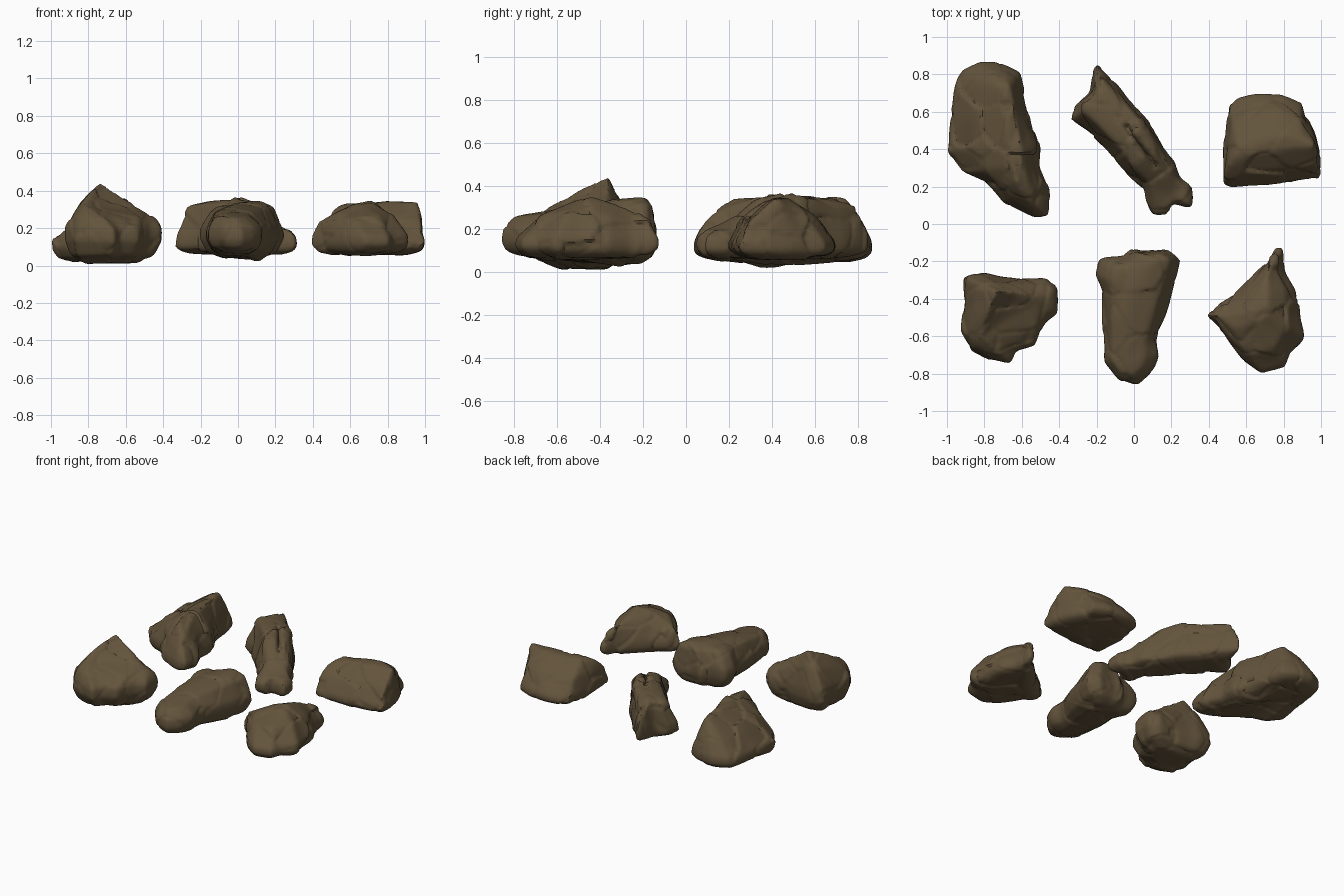
import bpy
import bmesh
import math
from mathutils import Vector, noise

default_cube = bpy.data.objects.get("Cube")
if default_cube:
    bpy.data.objects.remove(default_cube, do_unlink=True)

# One earthy brown for every rock
brown = bpy.data.materials.new("earth_brown")
brown.use_nodes = True
earth_colour = (0.125, 0.088, 0.045, 1)
brown.diffuse_color = earth_colour
shader = next(n for n in brown.node_tree.nodes if n.type == 'BSDF_PRINCIPLED')
shader.inputs["Base Color"].default_value = earth_colour
shader.inputs["Roughness"].default_value = 0.9


def nearest_on_path(point, path):
    """Closest path point to an outline point, measured in plan."""
    best, best_distance = None, math.inf
    for start, end in zip(path, path[1:]):
        along = (end - start).xy
        t = (point - start.xy).dot(along) / along.length_squared
        candidate = start.lerp(end, min(max(t, 0), 1))
        distance = (candidate.xy - point).length
        if distance < best_distance:
            best, best_distance = candidate, distance
    return best


def chip(position, seed):
    """Tilted fracture plates, fine cracks and soft lumps."""
    sample = position * 5 + Vector((seed, seed * 2, 0))
    distances, cells = noise.voronoi(sample)
    tilt = noise.noise_vector(cells[0] * 3.7)
    plate = tilt.dot(sample - cells[0]) * 0.024
    crack = max(0, 0.06 - (distances[1] - distances[0])) * -0.1
    lump = noise.noise(sample * 0.8) * 0.01
    return max(-0.018, min(0.018, plate)) + crack + lump


def make_rock(name, seed, waist, fullness, keel, ridge, outline):
    """Loft from a keel line, round the outline, up to a ridge line."""
    outline = [Vector(p) for p in outline]
    ridge = [Vector(p) for p in ridge]
    keel = [Vector(p) for p in keel]
    low, high = waist
    bm = bmesh.new()
    rings = []

    def add_ring(path, inward, level, rise):
        ring = []
        for point in outline:
            target = nearest_on_path(point, path)
            height = level + (target.z - level) * rise
            ring.append(bm.verts.new((*point.lerp(target.xy, inward), height)))
        rings.append(ring)

    for inward, rise in ((0.55, 1), (0.16, 0.65), (0, 0)):
        add_ring(keel, inward, low, rise)
    for inward, rise in ((0.02, 0), (0.36, fullness), (0.88, 1)):
        add_ring(ridge, inward, high, rise)

    count = len(outline)
    for lower, upper in zip(rings, rings[1:]):
        for i in range(count):
            j = (i + 1) % count
            bm.faces.new((lower[i], lower[j], upper[j], upper[i]))
    bm.faces.new(rings[0])
    bm.faces.new(rings[-1])
    bmesh.ops.recalc_face_normals(bm, faces=bm.faces)
    mesh = bpy.data.meshes.new(name)
    bm.to_mesh(mesh)
    bm.free()
    mesh.materials.append(brown)

    # Even mesh for the surface detail
    obj = bpy.data.objects.new(name, mesh)
    bpy.context.collection.objects.link(obj)
    bpy.ops.object.select_all(action='DESELECT')
    obj.select_set(True)
    bpy.context.view_layer.objects.active = obj
    remesh = obj.modifiers.new("even_mesh", 'REMESH')
    remesh.mode = 'VOXEL'
    remesh.voxel_size = 0.013
    bpy.ops.object.modifier_apply(modifier=remesh.name)

    # Weathered, fractured surface
    bm = bmesh.new()
    bm.from_mesh(obj.data)

    def soften(times):
        for _ in range(times):
            bmesh.ops.smooth_vert(bm, verts=bm.verts, factor=0.5,
                                  use_axis_x=True, use_axis_y=True, use_axis_z=True)

    soften(6)
    bm.normal_update()
    moves = [(v, v.normal * chip(v.co, seed)) for v in bm.verts]
    for vert, offset in moves:
        vert.co += offset
        vert.co.z = max(vert.co.z, 0)
    soften(1)
    bm.to_mesh(obj.data)
    bm.free()
    bpy.ops.object.shade_smooth_by_angle(angle=math.radians(35))


# Rear row
make_rock("long_ridged_rock", 1, (.09, .14), .5,
          [(-.78, .65, .05), (-.78, .38, .01), (-.6, .18, .06)],
          [(-.67, .73, .34), (-.63, .5, .37), (-.6, .23, .35), (-.54, .11, .25)],
          [(-.92, .82), (-.82, .87), (-.7, .86), (-.61, .81), (-.58, .66),
           (-.54, .5), (-.5, .42), (-.51, .31), (-.46, .2), (-.45, .12),
           (-.46, .04), (-.53, .03), (-.7, .11), (-.78, .21), (-.92, .28),
           (-1, .39), (-.99, .55), (-.96, .72)])

make_rock("slanted_rock", 2, (.1, .16), .88,
          [(-.18, .66, .06), (.14, .22, .06)],
          [(-.16, .68, .34), (-.02, .5, .36), (.07, .38, .35), (.22, .17, .2)],
          [(-.2, .86), (-.15, .81), (-.08, .74), (-.03, .67), (.08, .55),
           (.16, .42), (.23, .34), (.25, .25), (.31, .21), (.32, .14),
           (.31, .08), (.2, .11), (.18, .05), (.1, .05), (.06, .12),
           (.05, .19), (-.05, .28), (-.14, .39), (-.24, .49), (-.34, .56),
           (-.32, .64), (-.24, .7), (-.22, .82)])

make_rock("wedge_block_rock", 3, (.1, .14), .57,
          [(.62, .43, .06), (.85, .43, .06)],
          [(.5, .33, .29), (.56, .38, .33), (.79, .44, .34), (.96, .43, .34)],
          [(.5, .64), (.56, .68), (.66, .7), (.8, .69), (.9, .65),
           (.92, .57), (.97, .48), (1, .38), (1, .24), (.85, .22),
           (.66, .2), (.52, .19), (.47, .21), (.48, .4), (.49, .55)])

# Front row
make_rock("peaked_rock", 4, (.13, .2), .58,
          [(-.78, -.46, .01), (-.65, -.43, .01)],
          [(-.82, -.61, .31), (-.79, -.53, .38), (-.72, -.37, .45),
           (-.58, -.38, .34), (-.47, -.39, .27)],
          [(-.91, -.28), (-.8, -.26), (-.72, -.28), (-.6, -.29), (-.47, -.29),
           (-.41, -.34), (-.41, -.48), (-.47, -.52), (-.5, -.57), (-.53, -.65),
           (-.63, -.68), (-.66, -.75), (-.78, -.73), (-.87, -.68), (-.93, -.57),
           (-.91, -.43)])

make_rock("tapered_rock", 5, (.14, .2), .8,
          [(-.02, -.7, .07), (0, -.5, .04), (.02, -.28, .03)],
          [(-.06, -.7, .28), (-.06, -.52, .31), (0, -.35, .33), (.09, -.2, .345)],
          [(-.01, -.12), (.05, -.14), (.18, -.13), (.25, -.19), (.22, -.33),
           (.18, -.48), (.12, -.62), (.13, -.7), (.09, -.8), (.02, -.87),
           (-.08, -.84), (-.16, -.74), (-.17, -.5), (-.17, -.34), (-.2, -.27),
           (-.18, -.19), (-.06, -.17)])

make_rock("pointed_rock", 6, (.11, .16), .62,
          [(.6, -.55, .05), (.74, -.35, .06)],
          [(.43, -.49, .25), (.52, -.54, .29), (.68, -.45, .35), (.71, -.25, .29)],
          [(.76, -.12), (.8, -.13), (.81, -.25), (.87, -.36), (.88, -.5),
           (.91, -.61), (.84, -.69), (.81, -.77), (.68, -.8), (.58, -.73),
           (.5, -.64), (.43, -.54), (.38, -.49), (.44, -.43), (.55, -.37),
           (.62, -.3), (.71, -.2)])
